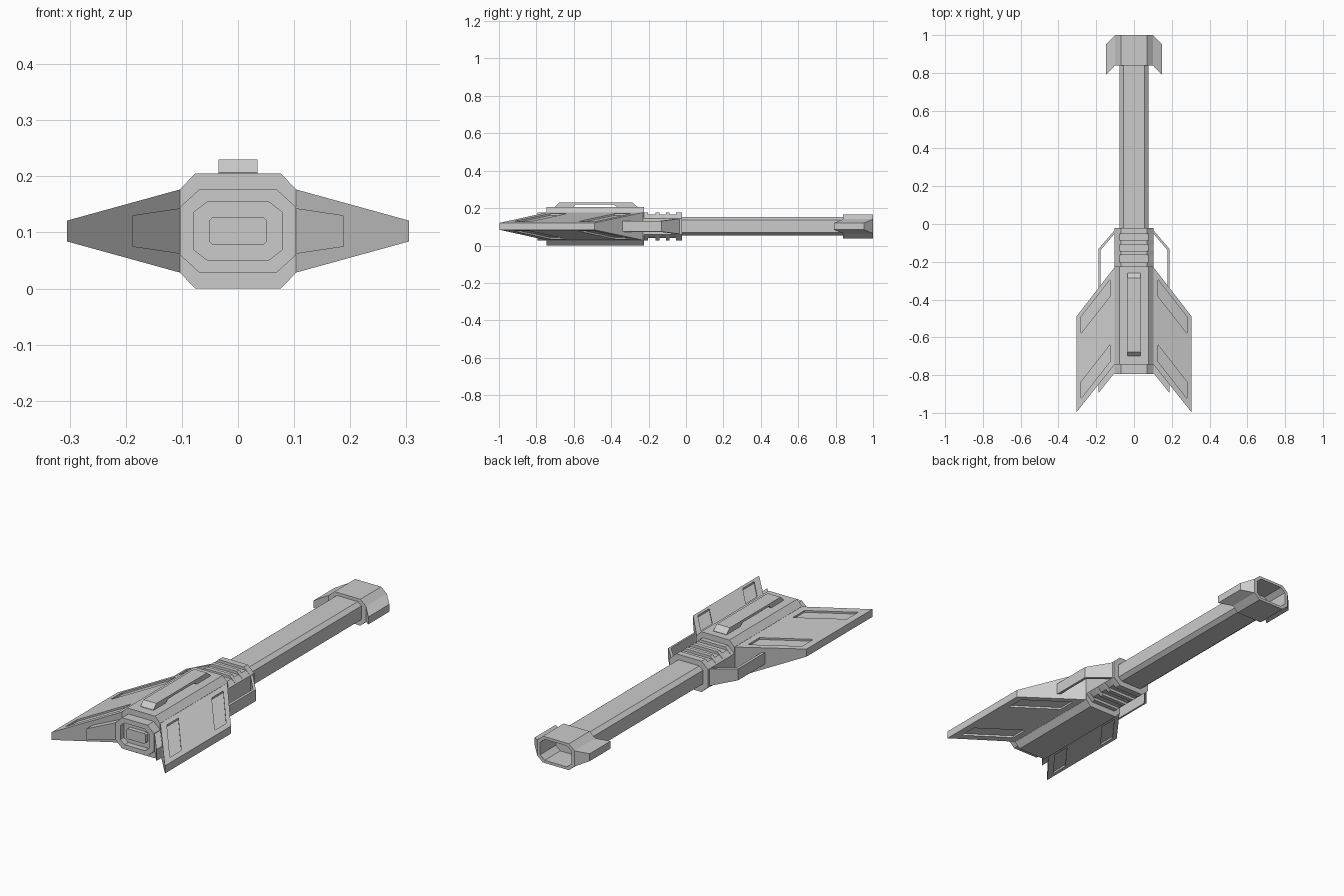
import bpy, bmesh

if "Cube" in bpy.data.objects:
    bpy.data.objects.remove(bpy.data.objects["Cube"])

ZC = 0.1025  # height of the long axis


def finish(name, bm):
    bmesh.ops.recalc_face_normals(bm, faces=bm.faces)
    me = bpy.data.meshes.new(name)
    bm.to_mesh(me)
    bm.free()
    ob = bpy.data.objects.new(name, me)
    bpy.context.collection.objects.link(ob)
    return ob


def loft(name, sections):
    """Octagonal sections (y, half width, half height, flat half width, flat half height)."""
    bm = bmesh.new()
    rings = []
    for y, w, h, fw, fh in sections:
        pts = [(fw, h), (w, fh), (w, -fh), (fw, -h), (-fw, -h), (-w, -fh), (-w, fh), (-fw, h)]
        rings.append([bm.verts.new((x, y, ZC + z)) for x, z in pts])
    for a, b in zip(rings, rings[1:]):
        for i in range(8):
            j = (i + 1) % 8
            bm.faces.new((a[i], a[j], b[j], b[i]))
    bm.faces.new(rings[0])
    bm.faces.new(rings[-1])
    return finish(name, bm)


def add_slab(bm, outline, s, low, high):
    """Plan outline with lower and upper heights that depend on x."""
    lo = [bm.verts.new((s * x, y, ZC + low(x))) for x, y in outline]
    hi = [bm.verts.new((s * x, y, ZC + high(x))) for x, y in outline]
    bm.faces.new(lo)
    bm.faces.new(hi)
    for i in range(len(lo)):
        j = (i + 1) % len(lo)
        bm.faces.new((lo[i], lo[j], hi[j], hi[i]))


def taper(x0, h0, x1, h1):
    return lambda x: h0 + (h1 - h0) * (x - x0) / (x1 - x0)


def slab(name, outline, s, h):
    bm = bmesh.new()
    add_slab(bm, outline, s, lambda x: -h(x), h)
    return finish(name, bm)


# Main body with stepped, recessed rear end
BODY = (0.103, 0.1025, 0.076, 0.075)
STEP = (0.103, 0.075, 0.068, 0.043)
HOLE = (0.078, 0.0525, 0.054, 0.034)
PLUG = (0.052, 0.025, 0.045, 0.018)
loft("body", [(-0.765, *HOLE), (-0.793, *HOLE), (-0.793, *STEP), (-0.745, *STEP),
              (-0.745, *BODY), (-0.225, *BODY)])
loft("rear_plug", [(-0.785, *PLUG), (-0.75, *PLUG)])

# Ribbed neck, notched on top and bottom
NOTCH = (0.103, 0.062, 0.078, 0.043)
neck = [(-0.235, *STEP)]
for a, b in ((-0.203, -0.163), (-0.143, -0.108), (-0.088, -0.053)):
    neck += [(a, *STEP), (a, *NOTCH), (b, *NOTCH), (b, *STEP)]
neck.append((-0.022, *STEP))
loft("neck", neck)

# Barrel and hollow muzzle
BARREL = (0.076, 0.049, 0.056, 0.033)
loft("barrel", [(-0.03, *BARREL), (0.86, *BARREL)])
MUZZLE = (0.1, 0.064, 0.07, 0.038)
BORE = (0.084, 0.051, 0.06, 0.03)
loft("muzzle", [(0.84, *MUZZLE), (1.0, *MUZZLE), (1.0, *BORE), (0.88, *BORE)])

# Top rail: raised bar on two feet
bm = bmesh.new()
prof = [(-0.70, 0.2), (-0.70, 0.207), (-0.677, 0.23), (-0.287, 0.23), (-0.26, 0.207),
        (-0.26, 0.2), (-0.36, 0.2), (-0.385, 0.218), (-0.59, 0.218), (-0.61, 0.2)]
face = bm.faces.new([bm.verts.new((-0.035, y, z)) for y, z in prof])
ext = bmesh.ops.extrude_face_region(bm, geom=[face])
bmesh.ops.translate(bm, vec=(0.07, 0, 0),
                    verts=[v for v in ext["geom"] if isinstance(v, bmesh.types.BMVert)])
finish("top_rail", bm)

wing_h = taper(0.1, 0.075, 0.305, 0.0185)
fin_h = taper(0.1, 0.041, 0.188, 0.028)
flare_h = taper(0.1, 0.038, 0.148, 0.018)

for s, side in ((-1, "left"), (1, "right")):
    # Swept wing with sunken panels above and below
    wing = slab("wing_" + side, [(0.1, -0.225), (0.305, -0.49), (0.305, -0.997), (0.1, -0.74)],
                s, wing_h)
    bm = bmesh.new()
    for y in (-0.295, -0.64):
        panel = [(0.127, y), (0.28, y - 0.196), (0.28, y - 0.283), (0.127, y - 0.088)]
        add_slab(bm, panel, s, lambda x: wing_h(x) - 0.009, lambda x: 0.12)
        add_slab(bm, panel, s, lambda x: -0.12, lambda x: 0.009 - wing_h(x))
    cutter = finish("panel_cutter", bm)
    cutter.hide_render = True
    mod = wing.modifiers.new("panels", "BOOLEAN")
    mod.operation = "DIFFERENCE"
    mod.solver = "EXACT"
    mod.object = cutter
    bpy.context.view_layer.objects.active = wing
    bpy.ops.object.modifier_apply(modifier=mod.name)
    bpy.data.objects.remove(cutter)

    # Open guard frame beside the neck, and the matching rear fin
    slab("guard_frame_" + side, [(0.1, -0.03), (0.188, -0.132), (0.188, -0.37), (0.177, -0.37),
                                 (0.177, -0.138), (0.1, -0.048)], s, fin_h)
    slab("rear_fin_" + side, [(0.095, -0.7), (0.188, -0.7), (0.188, -0.895), (0.1, -0.785)],
         s, fin_h)
    # Swept flare on the muzzle
    slab("muzzle_flare_" + side, [(0.1, 1.0), (0.148, 0.952), (0.148, 0.79), (0.1, 0.84)],
         s, flare_h)
